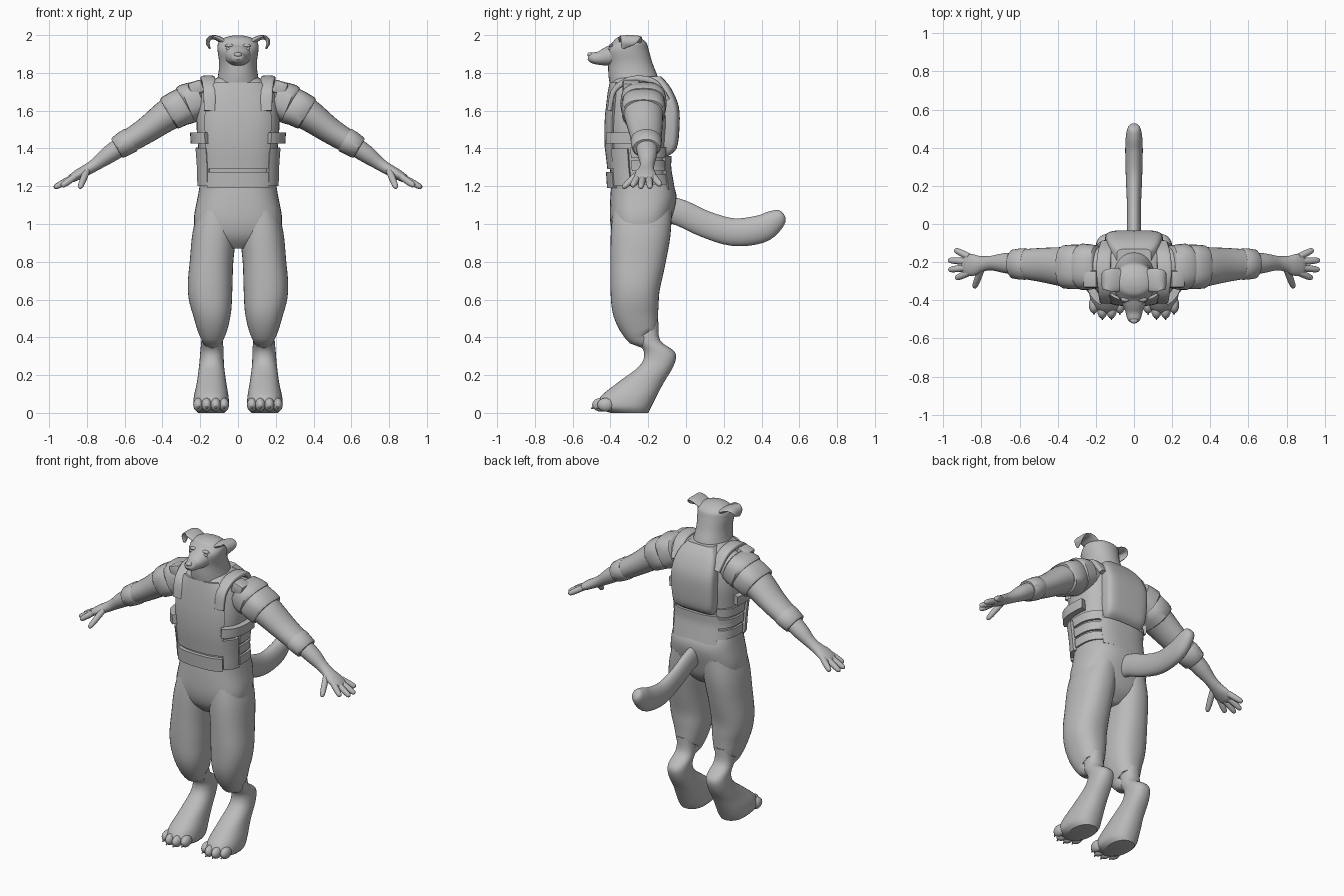
import bpy, bmesh, math
from mathutils import Vector, Matrix

X, Y, Z = Vector((1, 0, 0)), Vector((0, 1, 0)), Vector((0, 0, 1))
grey = bpy.data.materials.new("plain grey")
grey.diffuse_color = (0.5, 0.5, 0.5, 1)


def finish(name, bm, mirror=False, angle=40):
    bmesh.ops.recalc_face_normals(bm, faces=bm.faces)
    me = bpy.data.meshes.new(name)
    bm.to_mesh(me)
    bm.free()
    me.materials.append(grey)
    me.shade_smooth()
    me.set_sharp_from_angle(angle=math.radians(angle))
    ob = bpy.data.objects.new(name, me)
    bpy.context.collection.objects.link(ob)
    if mirror:
        ob.modifiers.new("Mirror", 'MIRROR')
    return ob


def spline(rows, steps):
    """Catmull-Rom through rows of numbers."""
    out = []
    for i in range(len(rows) - 1):
        p0, p1, p2 = rows[max(i - 1, 0)], rows[i], rows[i + 1]
        p3 = rows[min(i + 2, len(rows) - 1)]
        for k in range(steps):
            t = k / steps
            out.append([0.5 * (2 * b + (c - a) * t + (2 * a - 5 * b + 4 * c - d) * t * t
                               + (3 * b - a - 3 * c + d) * t ** 3)
                        for a, b, c, d in zip(p0, p1, p2, p3)])
    return out + [list(rows[-1])]


def oval(a, e):
    c, s = math.cos(a), math.sin(a)
    return (math.copysign(abs(c) ** (2 / e), c), math.copysign(abs(s) ** (2 / e), s))


def loft(name, rows, side=X, axis=None, e=2.0, n=28, steps=4, mirror=False):
    """Skin through oval rings: x, y, z, half width along side, other half width."""
    rows = spline(rows, steps)
    bm, rings = bmesh.new(), []
    for i, r in enumerate(rows):
        t = axis or (Vector(rows[min(i + 1, len(rows) - 1)][:3])
                     - Vector(rows[max(i - 1, 0)][:3])).normalized()
        v = t.cross(side).normalized()
        u = v.cross(t)
        ring = []
        for k in range(n):
            c, s = oval(2 * math.pi * k / n, e)
            ring.append(bm.verts.new(Vector(r[:3]) + u * c * r[3] + v * s * r[4]))
        rings.append(ring)
    for a, b in zip(rings, rings[1:]):
        for k in range(n):
            bm.faces.new((a[k], a[(k + 1) % n], b[(k + 1) % n], b[k]))
    bm.faces.new(rings[0])
    bm.faces.new(rings[-1])
    return finish(name, bm, mirror)


def ball(name, loc, size, mirror=False):
    bm = bmesh.new()
    bmesh.ops.create_uvsphere(bm, u_segments=16, v_segments=10, radius=1,
                              matrix=Matrix.Translation(loc) @ Matrix.Diagonal((*size, 1)))
    return finish(name, bm, mirror)


def block(name, loc, size, tilt=0, bevel=0.012, mirror=True):
    bm = bmesh.new()
    m = Matrix.Translation(loc) @ Matrix.Rotation(math.radians(tilt), 4, 'Y')
    bmesh.ops.create_cube(bm, size=1, matrix=m @ Matrix.Diagonal((*size, 1)))
    bmesh.ops.bevel(bm, geom=bm.edges[:], offset=bevel, segments=2, affect='EDGES', profile=0.5)
    return finish(name, bm, mirror)


# Torso
TORSO = [(0, -.235, 1.17, .20, .16), (0, -.25, 1.3, .203, .153), (0, -.255, 1.42, .212, .163),
         (0, -.25, 1.55, .22, .168), (0, -.25, 1.68, .205, .153), (0, -.255, 1.74, .165, .14),
         (0, -.265, 1.78, .10, .11)]
E = 2.7
loft("torso", TORSO, axis=Z, e=E, n=40)


def torso_at(z):
    for a, b in zip(TORSO, TORSO[1:]):
        if z <= b[2]:
            f = (z - a[2]) / (b[2] - a[2])
            return [p + (q - p) * f for p, q in zip(a, b)]
    return TORSO[-1]


def panel(name, a0, a1, z0, z1, off, mirror=False):
    """Raised piece of vest wrapped on the torso between two angles (front is -90)."""
    bm, grid = bmesh.new(), []
    na, nz = 16, 8
    for j in range(nz + 1):
        z = z0 + (z1 - z0) * j / nz
        r = torso_at(z)
        row = []
        for i in range(na + 1):
            c, s = oval(math.radians(a0 + (a1 - a0) * i / na), E)
            row.append([bm.verts.new((c * (r[3] + d), r[1] + s * (r[4] + d), z))
                        for d in (off, -.02)])
        grid.append(row)
    for k in (0, 1):
        for a, b in zip(grid, grid[1:]):
            for i in range(na):
                bm.faces.new((a[i][k], a[i + 1][k], b[i + 1][k], b[i][k]))
    rim = ([(0, i) for i in range(na)] + [(j, na) for j in range(nz)]
           + [(nz, i) for i in range(na, 0, -1)] + [(j, 0) for j in range(nz, 0, -1)])
    for (j, i), (l, m) in zip(rim, rim[1:] + rim[:1]):
        bm.faces.new((grid[j][i][0], grid[l][m][0], grid[l][m][1], grid[j][i][1]))
    bmesh.ops.bevel(bm, geom=[x for x in bm.edges if x.calc_face_angle(0) > 1],
                    offset=.005, segments=2, affect='EDGES', profile=.5)
    return finish(name, bm, mirror)


# Vest pieces
panel("vest_front", -134, -46, 1.29, 1.75, .014)
panel("vest_belly_roll", -130, -50, 1.19, 1.275, .022)
panel("vest_side_strap", -52, 15, 1.425, 1.485, .038, True)
panel("vest_side_pouch", -48, -12, 1.2, 1.40, .018, True)
for k in range(3):
    panel("vest_side_band", -8, 55, 1.21 + k * .07, 1.265 + k * .07, .012, True)
panel("vest_lower_back", 50, 130, 1.18, 1.36, .018)
loft("vest_back_pack", [(0, -.13, 1.36, .12, .035), (0, -.105, 1.40, .14, .055),
                        (0, -.10, 1.5, .15, .065), (0, -.10, 1.62, .15, .062),
                        (0, -.135, 1.72, .13, .055), (0, -.17, 1.78, .09, .04)],
     axis=Z, e=4.5, n=40)
loft("shoulder_strap", [(.15, -.405, 1.60, .03, .012), (.15, -.385, 1.70, .034, .014),
                        (.155, -.32, 1.755, .036, .016), (.16, -.24, 1.77, .038, .016),
                        (.155, -.16, 1.745, .036, .016), (.14, -.10, 1.66, .034, .014)],
     e=4, mirror=True)

# Trousers
loft("trouser_hips", [(0, -.24, 1.25, .195, .15), (0, -.225, 1.15, .212, .175),
                      (0, -.24, 1.02, .233, .162), (0, -.245, .93, .20, .135),
                      (0, -.25, .87, .05, .08)], axis=Z, e=2.6, n=40)
loft("trouser_leg", [(.105, -.23, 1.08, .10, .155), (.125, -.24, .95, .115, .158),
                     (.14, -.255, .8, .115, .146), (.148, -.27, .65, .118, .13),
                     (.138, -.265, .53, .102, .12), (.135, -.235, .42, .071, .088),
                     (.135, -.225, .412, .05, .055)], e=2.3, n=36, mirror=True)

# Lower legs, feet and toes
loft("lower_leg_and_foot", [(.137, -.2, .48, .052, .055), (.137, -.197, .385, .057, .06),
                            (.138, -.14, .32, .062, .082), (.14, -.155, .25, .066, .09),
                            (.14, -.24, .16, .078, .122), (.142, -.305, .085, .092, .148),
                            (.142, -.325, .03, .093, .14), (.142, -.30, 0, .07, .10)],
     axis=Z, e=2.3, n=36, mirror=True)
for dx, y in ((-.068, -.425), (-.024, -.452), (.024, -.452), (.068, -.425)):
    ball("toe", (.142 + dx, y, .043), (.027, .045, .036), True)
    loft("claw", [(.142 + dx, y - .03, .035, .010, .010), (.142 + dx, y - .05, .022, .003, .003)],
         n=8, mirror=True)

# Tail
loft("tail", [(0, -.12, 1.08, .04, .07), (0, -.03, 1.06, .037, .07), (0, .1, 1.0, .037, .07),
              (0, .25, .957, .043, .073), (0, .39, .972, .046, .074), (0, .465, 1.015, .042, .06),
              (0, .505, 1.047, .03, .036), (0, .515, 1.055, .008, .01)])

# Neck, head and snout
loft("neck_and_head", [(0, -.265, 1.70, .13, .13), (0, -.28, 1.78, .107, .13),
                       (0, -.295, 1.85, .10, .118), (0, -.31, 1.92, .108, .113),
                       (0, -.30, 1.96, .104, .09), (0, -.305, 1.985, .075, .062),
                       (0, -.305, 1.997, .03, .025)], axis=Z, e=2.1, n=36)
loft("snout", [(0, -.34, 1.905, .085, .065), (0, -.41, 1.888, .064, .052),
               (0, -.46, 1.878, .045, .036), (0, -.50, 1.88, .034, .027),
               (0, -.518, 1.883, .015, .012)], e=2.2)
ball("nose", (0, -.506, 1.896), (.022, .016, .013))
ball("eye", (.05, -.405, 1.928), (.013, .009, .008), True)
ball("brow", (.045, -.395, 1.944), (.024, .014, .009), True)
loft("ear", [(.075, -.295, 1.965, .06, .018), (.115, -.295, 1.986, .062, .013),
             (.147, -.30, 1.985, .055, .011), (.16, -.315, 1.962, .036, .010),
             (.15, -.335, 1.93, .008, .005)], side=Y, mirror=True)

# Arms with sleeves, cuffs and shoulder pads
loft("sleeve", [(.15, -.225, 1.66, .10, .085), (.26, -.225, 1.63, .112, .098),
                (.36, -.225, 1.585, .105, .086), (.48, -.215, 1.50, .09, .07),
                (.58, -.21, 1.437, .078, .062), (.61, -.21, 1.42, .074, .06)],
     side=Y, mirror=True)
loft("sleeve_cuff", [(.565, -.21, 1.447, .075, .058), (.57, -.21, 1.444, .083, .068),
                     (.635, -.21, 1.405, .076, .062), (.64, -.21, 1.402, .06, .05)],
     side=Y, steps=2, mirror=True)
loft("shoulder_pad_upper", [(.19, -.225, 1.67, .09, .075), (.195, -.225, 1.668, .112, .092),
                            (.27, -.225, 1.638, .122, .105), (.275, -.225, 1.635, .10, .09)],
     side=Y, e=2.6, steps=2, mirror=True)
loft("shoulder_pad_lower", [(.27, -.225, 1.635, .10, .08), (.28, -.225, 1.63, .116, .096),
                            (.36, -.225, 1.588, .114, .094), (.365, -.225, 1.585, .10, .08)],
     side=Y, e=2.6, steps=2, mirror=True)
block("shoulder_pouch", (.222, -.29, 1.722), (.075, .09, .07), 18)
block("arm_pouch", (.32, -.27, 1.665), (.06, .08, .05), 28)
loft("forearm", [(.59, -.21, 1.43, .06, .052), (.68, -.205, 1.37, .052, .047),
                 (.75, -.205, 1.318, .038, .034), (.80, -.21, 1.287, .042, .03),
                 (.84, -.215, 1.265, .056, .028), (.88, -.215, 1.242, .056, .022),
                 (.90, -.215, 1.232, .035, .012)], side=Y, mirror=True)


def finger(name, a, b):
    a, b = Vector(a), Vector(b)
    rows = [(*a.lerp(b, f), r, r) for f, r in
            ((0, .018), (.5, .018), (.85, .015), (.96, .010), (1, .003))]
    loft(name, rows, side=Y if name == "finger" else X, n=14, steps=3, mirror=True)


for y0, tip in ((-.172, (.94, -.135, 1.205)), (-.198, (.975, -.19, 1.192)),
                (-.228, (.973, -.24, 1.192)), (-.255, (.935, -.285, 1.2))):
    finger("finger", (.865, y0, 1.25), tip)
finger("thumb", (.80, -.235, 1.283), (.838, -.335, 1.19))
